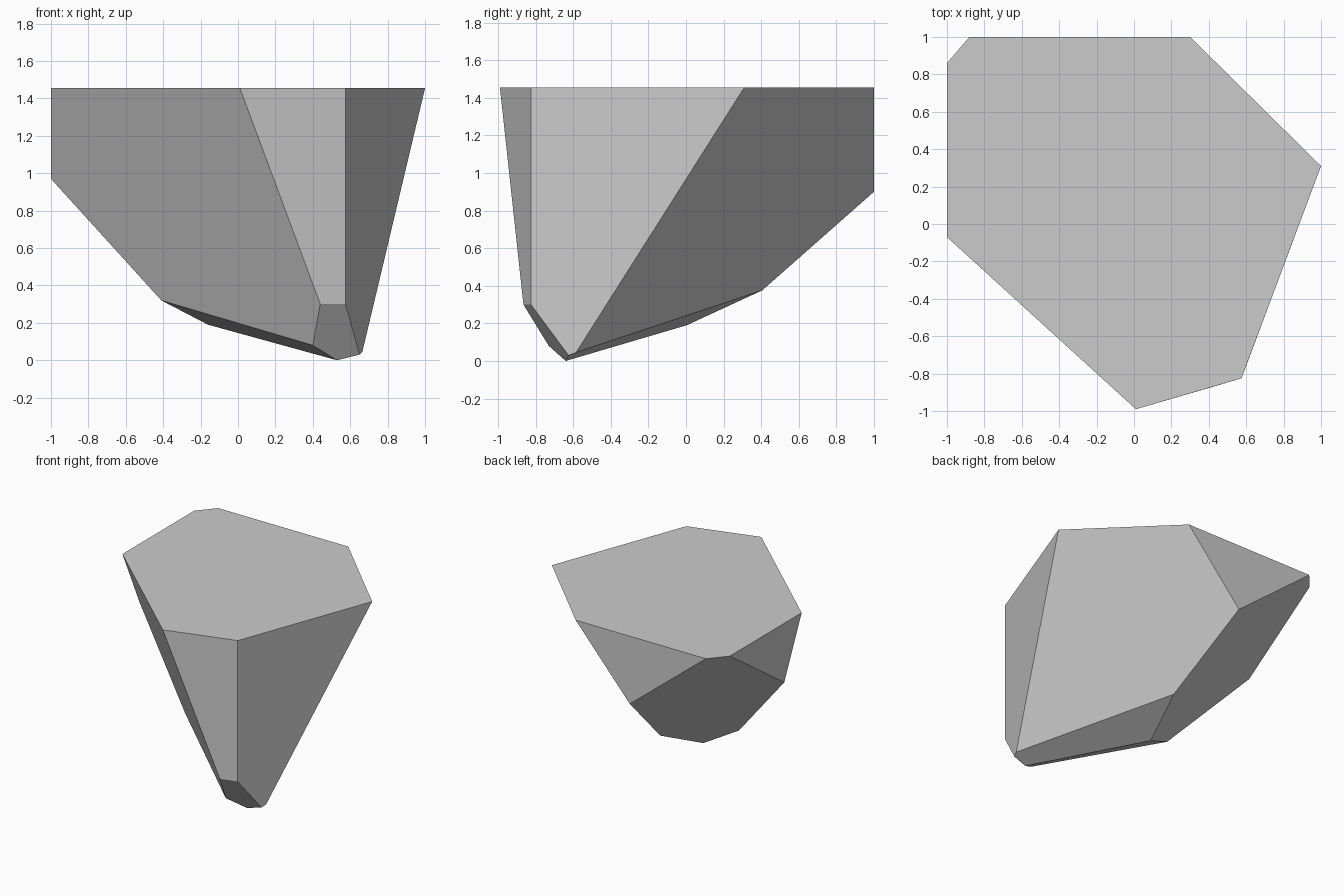
import bpy
import bmesh
import math

default_cube = bpy.data.objects.get("Cube")
if default_cube:
    bpy.data.objects.remove(default_cube, do_unlink=True)


def make_material(name, colour):
    material = bpy.data.materials.new(name)
    material.use_nodes = True
    material.diffuse_color = colour
    material.node_tree.nodes["Principled BSDF"].inputs["Base Color"].default_value = colour
    return material


def make_faceted_solid(name, corners, material):
    """Wrap the corners in a convex shell and merge coplanar triangles."""
    bm = bmesh.new()
    for corner in corners:
        bm.verts.new(corner)
    bmesh.ops.convex_hull(bm, input=bm.verts[:])
    bmesh.ops.dissolve_limit(bm, angle_limit=math.radians(2.5),
                             verts=bm.verts[:], edges=bm.edges[:])
    bmesh.ops.recalc_face_normals(bm, faces=bm.faces[:])
    mesh = bpy.data.meshes.new(name)
    bm.to_mesh(mesh)
    bm.free()
    mesh.materials.append(material)
    solid = bpy.data.objects.new(name, mesh)
    bpy.context.scene.collection.objects.link(solid)
    return solid


# Flat top outline
TOP_HEIGHT = 1.455
top_outline = [(-1, .86), (-.88, 1), (.3, 1), (1, .31),
               (.575, -.825), (.01, -.99), (-1, -.07)]
top_corners = [(x, y, TOP_HEIGHT) for x, y in top_outline]

# Lower ends of the upright side and back facets
side_corners = [(-1, .155, .97), (-.19, 1, .9)]

# Lower ends of the upright front facet
front_corners = [(.575, -.825, .3), (.44, -.865, .3)]

# Ridge corners of the chipped underside
underside_corners = [(-.05, .405, .375), (-.41, -.1, .32), (-.16, .004, .19),
                     (.4, -.73, .08), (.665, -.585, .045), (.65, -.625, .03),
                     (.53, -.64, 0)]

stone_grey = make_material("stone grey", (.6, .6, .6, 1))
make_faceted_solid("rock", top_corners + side_corners + front_corners + underside_corners,
                   stone_grey)
